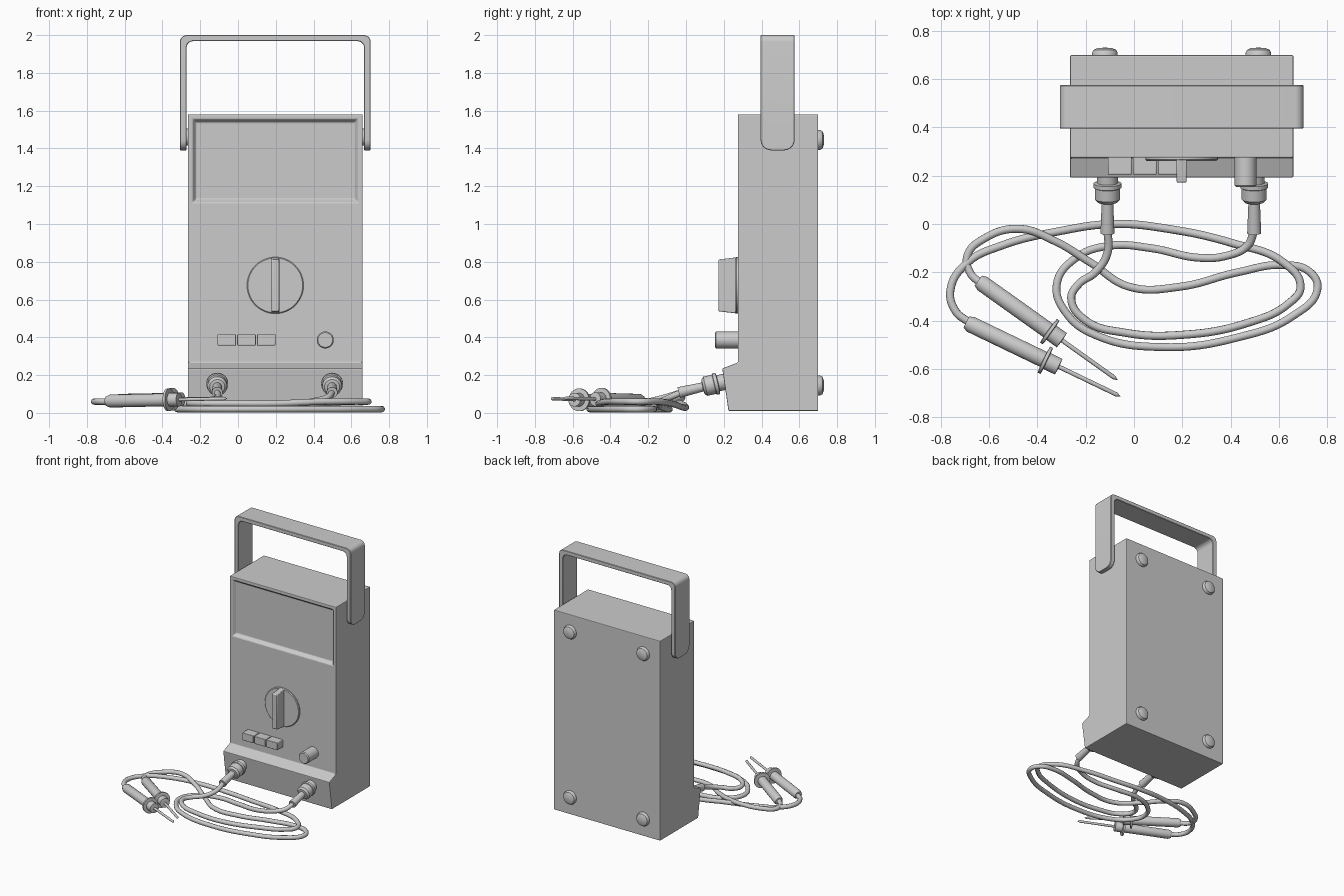
import bpy
import bmesh
from math import radians, pi
from mathutils import Vector

if "Cube" in bpy.data.objects:
    bpy.data.objects.remove(bpy.data.objects["Cube"], do_unlink=True)

grey = bpy.data.materials.new("plain grey")
grey.use_nodes = True
colour = (0.6, 0.6, 0.6, 1)
grey.diffuse_color = colour
grey.node_tree.nodes["Principled BSDF"].inputs["Base Color"].default_value = colour


def finish(name, bm, bevel=0, segments=2, smooth=True):
    """Turn a bmesh into a named, coloured object."""
    bmesh.ops.recalc_face_normals(bm, faces=bm.faces)
    mesh = bpy.data.meshes.new(name)
    bm.to_mesh(mesh)
    bm.free()
    mesh.materials.append(grey)
    obj = bpy.data.objects.new(name, mesh)
    bpy.context.collection.objects.link(obj)
    if bevel:
        mod = obj.modifiers.new("soft edges", 'BEVEL')
        mod.width, mod.segments = bevel, segments
        mod.limit_method, mod.angle_limit = 'ANGLE', radians(20)
    if smooth:
        bpy.ops.object.select_all(action='DESELECT')
        obj.select_set(True)
        bpy.context.view_layer.objects.active = obj
        bpy.ops.object.shade_smooth_by_angle(angle=radians(35))
    return obj


def extrude(name, points, offset, **kw):
    """Closed outline pushed along an offset."""
    bm = bmesh.new()
    face = bm.faces.new([bm.verts.new(p) for p in points])
    made = bmesh.ops.extrude_face_region(bm, geom=[face])["geom"]
    bmesh.ops.translate(bm, vec=offset, verts=[v for v in made if isinstance(v, bmesh.types.BMVert)])
    return finish(name, bm, **kw)


def box(name, x, y, z, taper=0, **kw):
    """Box from ranges; the front (low y) side can shrink by taper."""
    bm = bmesh.new()
    bmesh.ops.create_cube(bm, size=1)
    for v in bm.verts:
        front = v.co.y < 0
        t = taper if front else 0
        v.co = (x[0] + t if v.co.x < 0 else x[1] - t,
                y[0] if front else y[1],
                z[0] + t if v.co.z < 0 else z[1] - t)
    return finish(name, bm, **kw)


def lathe(name, profile, start, direction, steps=32):
    """Spin (radius, distance) pairs about an axis."""
    bm = bmesh.new()
    verts = [bm.verts.new((r, 0, d)) for r, d in profile]
    edges = [bm.edges.new(pair) for pair in zip(verts, verts[1:])]
    bmesh.ops.spin(bm, geom=verts + edges, cent=(0, 0, 0), axis=(0, 0, 1),
                   angle=2 * pi, steps=steps, use_merge=True)
    bmesh.ops.remove_doubles(bm, verts=bm.verts, dist=1e-5)
    turn = Vector(direction).to_track_quat('Z', 'Y').to_matrix()
    for v in bm.verts:
        v.co = turn @ v.co + Vector(start)
    return finish(name, bm)


def cable(name, points):
    """Round lead through points given in hundredths."""
    curve = bpy.data.curves.new(name, 'CURVE')
    curve.dimensions = '3D'
    curve.bevel_depth, curve.bevel_resolution = 0.017, 3
    curve.resolution_u = 10
    curve.use_fill_caps = True
    spline = curve.splines.new('BEZIER')
    spline.bezier_points.add(len(points) - 1)
    for bp, p in zip(spline.bezier_points, points):
        bp.co = Vector(p) / 100
        bp.handle_left_type = bp.handle_right_type = 'AUTO'
    curve.materials.append(grey)
    obj = bpy.data.objects.new(name, curve)
    bpy.context.collection.objects.link(obj)


MID = 0.1975   # centre line of the case
LEFT, RIGHT = 0.66, -0.265
FRONT, BACK = 0.275, 0.7

# Case with the sloping socket ledge at its foot
side = [(0.225, 0.01), (BACK, 0.01), (BACK, 1.58), (FRONT, 1.58), (FRONT, 0.267), (0.192, 0.235)]
case = extrude("case", [(RIGHT, y, z) for y, z in side], (LEFT - RIGHT, 0, 0), smooth=False)

# Sunken display with sloping rim
cutter = box("display_cutter", (-0.222, 0.617), (FRONT - 0.01, FRONT + 0.025), (1.132, 1.538),
             taper=-0.025, smooth=False)
cutter.hide_render = True
cutter.hide_viewport = True
cutter.display_type = 'WIRE'
cut = case.modifiers.new("display recess", 'BOOLEAN')
cut.operation, cut.object, cut.solver = 'DIFFERENCE', cutter, 'EXACT'
soft = case.modifiers.new("soft edges", 'BEVEL')
soft.width, soft.segments, soft.limit_method = 0.005, 2, 'ANGLE'

# Carrying handle: one strap with rounded bends and rounded feet
bm = bmesh.new()
outline = [(-0.505, 1.39), (-0.505, 2), (0.505, 2), (0.505, 1.39),
           (0.47, 1.39), (0.47, 1.968), (-0.47, 1.968), (-0.47, 1.39)]
face = bm.faces.new([bm.verts.new((MID + x, 0.395, z)) for x, z in outline])
made = bmesh.ops.extrude_face_region(bm, geom=[face])["geom"]
bmesh.ops.translate(bm, vec=(0, 0.18, 0), verts=[v for v in made if isinstance(v, bmesh.types.BMVert)])


def along(edge, axis):
    d = (edge.verts[0].co - edge.verts[1].co).normalized()
    return abs(d[axis]) > 0.99


bends = [e for e in bm.edges if along(e, 1) and e.verts[0].co.z > 1.9]
feet = [e for e in bm.edges if along(e, 0) and e.verts[0].co.z < 1.4]
bmesh.ops.bevel(bm, geom=bends, offset=0.035, segments=5, profile=0.5, affect='EDGES')
bmesh.ops.bevel(bm, geom=[e for e in feet if e.is_valid], offset=0.055, segments=6,
                profile=0.5, affect='EDGES')
finish("handle", bm, bevel=0.003, segments=1)

# Pivots joining handle to case
for label, x, d in (("right", RIGHT, -1), ("left", LEFT, 1)):
    lathe(label + "_handle_pivot", [(0, -0.005), (0.045, -0.005), (0.045, 0.012), (0, 0.012)],
          (x, 0.485, 1.46), (d, 0, 0))

# Selector knob: thin dial with a tapered grip
lathe("selector_dial", [(0, -0.01), (0.15, -0.01), (0.15, 0.008), (0.145, 0.013), (0, 0.013)],
      (MID, FRONT, 0.675), (0, -1, 0), steps=48)
extrude("selector_grip", [(MID - 0.021, y, z) for y, z in
        ((0.272, 0.526), (0.272, 0.824), (0.172, 0.812), (0.172, 0.538))],
        (0.042, 0, 0), bevel=0.005)

# Push buttons
for i in range(3):
    x = -0.108 + i * 0.104
    box(f"push_button_{i + 1}", (x, x + 0.098), (0.205, FRONT + 0.01), (0.357, 0.416), bevel=0.004)
lathe("round_button", [(0, -0.01), (0.045, -0.01), (0.045, 0.115), (0.039, 0.122), (0, 0.122)],
      (0.462, FRONT, 0.386), (0, -1, 0))

# Domed feet on the back
dome = [(0, -0.01), (0.053, -0.01), (0.053, 0.01), (0.046, 0.022), (0.03, 0.029), (0, 0.031)]
for x in (MID - 0.318, MID + 0.318):
    for z in (0.145, 1.445):
        lathe("back_foot", dome, (x, BACK, z), (0, 1, 0))

# Plugs leaning out of the ledge
plug = [(0, -0.02), (0.043, -0.02), (0.043, 0.035), (0.058, 0.038), (0.058, 0.055), (0.052, 0.058),
        (0.052, 0.105), (0.04, 0.118), (0.024, 0.12), (0.029, 0.25), (0, 0.25)]
for label, x in (("right", -0.11), ("left", 0.498)):
    lathe(label + "_plug", plug, (x, 0.205, 0.165), (0, -0.973, -0.23))

# Test probes: ribbed end, grip, finger guard and needle
probe = [(0, 0), (0.026, 0), (0.034, 0.02), (0.034, 0.355), (0.06, 0.357), (0.06, 0.37),
         (0.036, 0.372), (0.036, 0.425), (0.009, 0.427), (0.009, 0.69), (0, 0.71)]
lathe("inner_probe", probe, (-0.645, -0.235, 0.066), (0.575, -0.41, 0.012))
lathe("outer_probe", probe, (-0.695, -0.407, 0.062), (0.64, -0.308, 0.014))

# Coiled test leads
cable("outer_probe_lead", [
    (-11, -2, 11), (-11, -12, 8), (-16, -20, 6), (-23, -25, 5), (-26, -31, 5), (-20, -40, 5),
    (-4, -45, 5), (19, -46, 5), (47, -41, 6), (64, -33, 6), (69, -26, 6), (62, -16, 6),
    (41, -8, 5), (14, -2, 3), (-8, 0, 3), (-31, -3, 5), (-55, -9, 6), (-69, -16, 6),
    (-76, -27, 6), (-74, -36, 6), (-68, -41, 6)])
cable("inner_probe_lead", [
    (50, -2, 11), (47, -9, 8), (39, -13, 6), (27, -14, 4), (7, -10, 2), (-10, -9, 2),
    (-24, -14, 2), (-32, -25, 2), (-28, -37, 2), (-16, -46, 2), (12, -51, 2), (43, -47, 2),
    (66, -38, 2), (76, -27, 2), (73, -20, 2), (62, -17, 2), (43, -20, 2), (19, -26, 2),
    (-2, -26, 2), (-18, -16, 3), (-33, -7, 6), (-48, -2, 8), (-62, -6, 7), (-69, -13, 6),
    (-68, -20, 6), (-63, -25, 7)])
